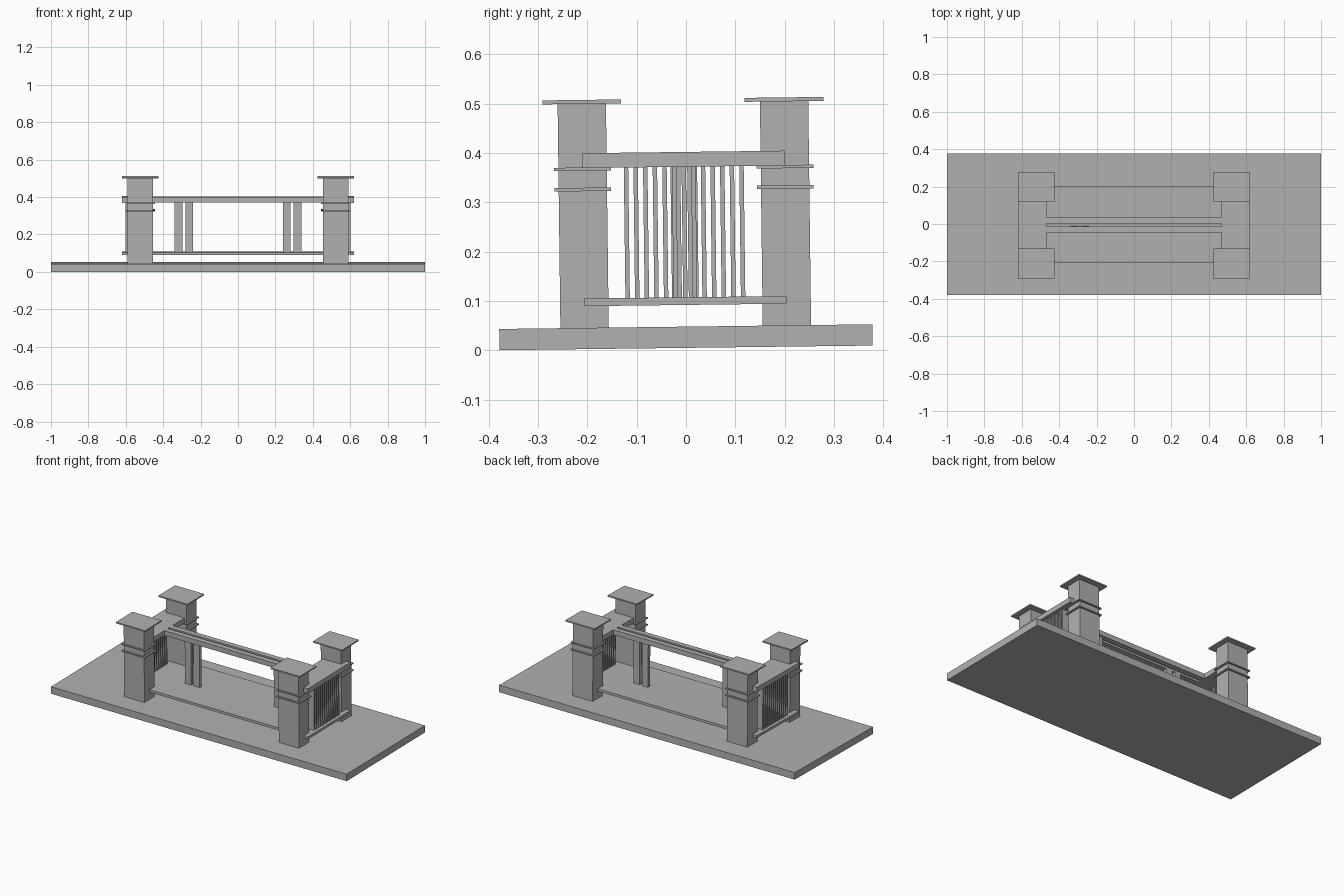
import bpy, bmesh
from mathutils import Matrix

cube = bpy.data.objects.get("Cube")
if cube:
    bpy.data.objects.remove(cube, do_unlink=True)

# One plain grey for the whole structure
grey = bpy.data.materials.new("stone_grey")
grey.use_nodes = True
colour = (0.44, 0.44, 0.44, 1)
grey.diffuse_color = colour
grey.node_tree.nodes["Principled BSDF"].inputs["Base Color"].default_value = colour

# The whole structure leans very slightly, back edge raised
TILT = Matrix.Translation((0, 0, 0.005)) @ Matrix.Rotation(0.0125, 4, 'X')


def add_object(name, bm):
    bmesh.ops.recalc_face_normals(bm, faces=bm.faces)
    mesh = bpy.data.meshes.new(name)
    bm.to_mesh(mesh)
    bm.free()
    mesh.materials.append(grey)
    ob = bpy.data.objects.new(name, mesh)
    ob.matrix_world = TILT
    bpy.context.collection.objects.link(ob)
    return ob


def box(name, x, y, z):
    """Box from (min, max) ranges on each axis."""
    bm = bmesh.new()
    size = [r[1] - r[0] for r in (x, y, z)]
    mid = [(r[0] + r[1]) / 2 for r in (x, y, z)]
    bmesh.ops.create_cube(bm, size=1, matrix=Matrix.Translation(mid) @ Matrix.Diagonal((*size, 1)))
    return add_object(name, bm)


def around(c, size):
    return (c - size / 2, c + size / 2)


# Ground slab and the low deck between the pillars
box("base_slab", (-1, 1), (-0.378, 0.378), (0, 0.043))
box("lower_deck", (-0.62, 0.62), (-0.205, 0.205), (0.087, 0.1025))

# Four pillars, each with two collars and a flat cap
for side, sx in (("right", -1), ("left", 1)):
    for end, sy in (("front", -1), ("back", 1)):
        px, py = sx * 0.523, sy * 0.205
        tag = f"{end}_{side}"
        box(f"pillar_{tag}", around(px, 0.137), around(py, 0.098), (0.04, 0.498))
        box(f"lower_collar_{tag}", around(px, 0.158), around(py, 0.115), (0.32, 0.327))
        box(f"upper_collar_{tag}", around(px, 0.158), around(py, 0.115), (0.3615, 0.368))
        box(f"cap_{tag}", around(px, 0.197), around(py, 0.16), (0.497, 0.505))

# H-shaped top frame: wide ends joined by two rails with an open slot between
xs = (-0.62, -0.467, 0.467, 0.62)
ys = (-0.205, -0.04, -0.008, 0.008, 0.04, 0.205)
bm = bmesh.new()
grid = [[bm.verts.new((x, y, 0.367)) for y in ys] for x in xs]
for i in range(len(xs) - 1):
    for j in range(len(ys) - 1):
        if i != 1 or j in (1, 3):
            bm.faces.new((grid[i][j], grid[i + 1][j], grid[i + 1][j + 1], grid[i][j + 1]))
top = bmesh.ops.extrude_face_region(bm, geom=bm.faces[:], use_keep_orig=True)
bmesh.ops.translate(bm, vec=(0, 0, 0.03),
                    verts=[v for v in top["geom"] if isinstance(v, bmesh.types.BMVert)])
add_object("top_frame", bm)

# Upright bars closing both ends
for side, sx in (("right", -1), ("left", 1)):
    for k in range(13):
        box(f"bar_{side}_{k + 1}", around(sx * 0.582, 0.04), around((k - 6) * 0.0195, 0.009), (0.1, 0.37))

# Paired centre posts, one pair under each rail
for side, s in (("right", -1), ("left", 1)):
    for k, x in enumerate((0.26, 0.318)):
        box(f"post_{side}_{k + 1}", around(s * x, 0.041), around(s * 0.017, 0.02), (0.1, 0.37))
